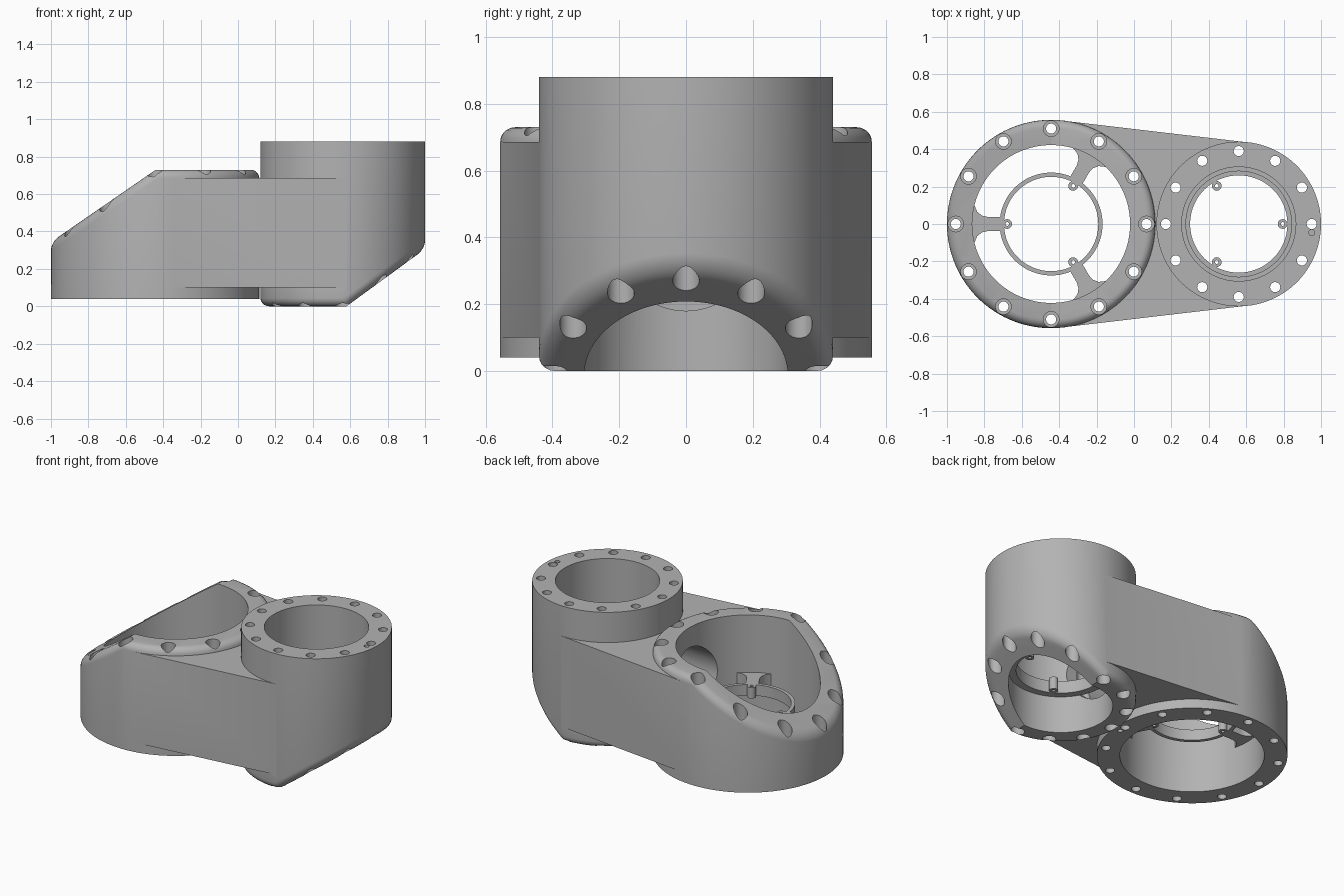
import bpy, bmesh, math
from mathutils import Vector, Matrix

if "Cube" in bpy.data.objects:
    bpy.data.objects.remove(bpy.data.objects["Cube"])

grey = bpy.data.materials.new("plain_grey")
grey.use_nodes = True
colour = (0.45, 0.45, 0.45, 1)
grey.diffuse_color = colour
grey.node_tree.nodes["Principled BSDF"].inputs["Base Color"].default_value = colour

BIG, SMALL = Vector((-0.443, 0, 0)), Vector((0.56, 0, 0))
R_BIG, R_SMALL = 0.557, 0.44
BORE_BIG, BORE_SMALL = 0.422, 0.305


def make_object(name, bm):
    bmesh.ops.recalc_face_normals(bm, faces=bm.faces[:])
    mesh = bpy.data.meshes.new(name)
    bm.to_mesh(mesh)
    bm.free()
    mesh.materials.append(grey)
    obj = bpy.data.objects.new(name, mesh)
    bpy.context.collection.objects.link(obj)
    return obj


def polar(centre, r, angle):
    return centre + Vector((r * math.cos(angle), r * math.sin(angle), 0))


def prism(bm, points, z0, z1):
    """Extrude a flat outline from z0 up to z1."""
    low = [bm.verts.new((p[0], p[1], z0)) for p in points]
    high = [bm.verts.new((p[0], p[1], z1)) for p in points]
    n = len(points)
    bm.faces.new(low)
    bm.faces.new(high)
    for i in range(n):
        j = (i + 1) % n
        bm.faces.new((low[i], low[j], high[j], high[i]))


def lathe(bm, centre, profile, segments, closed=False):
    """Turn an (r, z) profile about a vertical axis."""
    loops = []
    for r, z in profile:
        loops.append([bm.verts.new(polar(centre, r, math.tau * i / segments) + Vector((0, 0, z)))
                      for i in range(segments)])
    pairs = list(zip(loops, loops[1:]))
    if closed:
        pairs.append((loops[-1], loops[0]))
    else:
        bm.faces.new(loops[0])
        bm.faces.new(loops[-1])
    for a, b in pairs:
        for i in range(segments):
            j = (i + 1) % segments
            bm.faces.new((a[i], a[j], b[j], b[i]))


def barrel(name, centre, r, z0, z1, plane_co, plane_no, side):
    """Cylinder with one slanted end and a rounded rim on that end."""
    bm = bmesh.new()
    lathe(bm, centre, [(r, z0), (r, z1)], 120)
    cut = bmesh.ops.bisect_plane(bm, geom=bm.verts[:] + bm.edges[:] + bm.faces[:], dist=1e-4,
                                 plane_co=plane_co, plane_no=plane_no, clear_outer=True)
    edges = [e for e in bm.edges if e.is_boundary]
    bmesh.ops.holes_fill(bm, edges=edges, sides=0)
    bmesh.ops.recalc_face_normals(bm, faces=bm.faces[:])
    bm.normal_update()
    rim = []
    for e in bm.edges:
        tilts = sorted(f.normal.z * side for f in e.link_faces)
        if len(tilts) == 2 and abs(tilts[0]) < 0.1 and tilts[1] > 0.5:
            rim.append(e)
    bmesh.ops.bevel(bm, geom=rim, offset=0.045, segments=5, profile=0.5,
                    affect='EDGES', clamp_overlap=False)
    return make_object(name, bm)


def boolean(target, tool, operation):
    mod = target.modifiers.new(operation.lower(), 'BOOLEAN')
    mod.operation, mod.object, mod.solver = operation, tool, 'EXACT'
    bpy.context.view_layer.objects.active = target
    bpy.ops.object.modifier_apply(modifier=mod.name)
    bpy.data.objects.remove(tool)


# Two barrels joined by a tangent web
housing = barrel("housing", BIG, R_BIG, 0.04, 0.73, (-0.44, 0, 0.73), (-0.69, 0, 1), 1)
small = barrel("small_barrel", SMALL, R_SMALL, 0, 0.88, (0.58, 0, 0), (0.73, 0, -1), -1)
tangent = math.acos((R_BIG - R_SMALL) / (SMALL.x - BIG.x))
bm = bmesh.new()
prism(bm, [polar(BIG, R_BIG - 0.001, -tangent), polar(SMALL, R_SMALL - 0.001, -tangent),
           polar(SMALL, R_SMALL - 0.001, tangent), polar(BIG, R_BIG - 0.001, tangent)], 0.1, 0.685)
web = make_object("web", bm)
boolean(housing, web, 'UNION')
boolean(housing, small, 'UNION')

# Bores
bm = bmesh.new()
lathe(bm, BIG, [(BORE_BIG, -0.2), (BORE_BIG, 1.2)], 120)
lathe(bm, SMALL, [(BORE_SMALL, -0.2), (BORE_SMALL, 1.2)], 120)
boolean(housing, make_object("bore_cutter", bm), 'DIFFERENCE')

# Counterbored bolt holes and one locating pin hole per flange
bm = bmesh.new()
for i in range(12):
    a = math.tau * i / 12
    lathe(bm, polar(BIG, 0.51, a), [(0.027, -0.1), (0.027, 0.15), (0.042, 0.15), (0.042, 1)], 24)
    lathe(bm, polar(SMALL, 0.39, a), [(0.04, -0.1), (0.04, 0.75), (0.027, 0.75), (0.027, 1)], 24)
lathe(bm, BIG + Vector((0.51, -0.046, 0)), [(0.016, -0.1), (0.016, 0.1)], 16)
lathe(bm, SMALL + Vector((0.39, -0.046, 0)), [(0.016, 0.82), (0.016, 1)], 16)
boolean(housing, make_object("bolt_cutter", bm), 'DIFFERENCE')

# Round tunnel between the two bores
bm = bmesh.new()
bmesh.ops.create_cone(bm, cap_ends=True, segments=64, radius1=0.21, radius2=0.21,
                      depth=SMALL.x - BIG.x,
                      matrix=Matrix.Translation((0.058, 0, 0.39)) @ Matrix.Rotation(math.pi / 2, 4, 'Y'))
boolean(housing, make_object("tunnel_cutter", bm), 'DIFFERENCE')


def ring(name, centre, r_in, r_out, z0, z1):
    bm = bmesh.new()
    lathe(bm, centre, [(r_in, z0), (r_out, z0), (r_out, z1), (r_in, z1)], 96, closed=True)
    return make_object(name, bm)


def screw_boss(name, centre, angle, z0, z1):
    bm = bmesh.new()
    lathe(bm, polar(centre, 0.235, angle),
          [(0.01, z0), (0.026, z0), (0.026, z1), (0.01, z1)], 20, closed=True)
    return make_object(name, bm)


# Inner mounting rings with small screw bosses
parts = [housing,
         ring("big_inner_ring", BIG, 0.252, 0.275, 0.29, 0.36),
         ring("small_inner_ring", SMALL, 0.26, 0.285, 0.24, 0.32),
         ring("small_ring_ledge", SMALL, 0.28, 0.308, 0.24, 0.29)]
for i in range(3):
    a = math.tau * i / 3
    parts.append(screw_boss(f"big_ring_boss_{i + 1}", BIG, a + math.pi, 0.29, 0.36))
    parts.append(screw_boss(f"small_ring_boss_{i + 1}", SMALL, a, 0.24, 0.32))

# Flared arms carrying the big ring
flare = [(0.265, 0.038), (0.34, 0.038), (0.37, 0.045), (0.395, 0.065), (0.41, 0.1), (0.425, 0.105)]
outline = flare + [(r, -w) for r, w in reversed(flare)]
for i in range(3):
    turn = Matrix.Rotation(math.pi + math.tau * i / 3, 3, 'Z')
    bm = bmesh.new()
    prism(bm, [BIG + turn @ Vector((r, w, 0)) for r, w in outline], 0.29, 0.36)
    parts.append(make_object(f"ring_arm_{i + 1}", bm))

# Smooth shading with crisp edges
bpy.ops.object.select_all(action='DESELECT')
for obj in parts:
    obj.select_set(True)
bpy.context.view_layer.objects.active = housing
bpy.ops.object.shade_smooth_by_angle(angle=math.radians(30))
